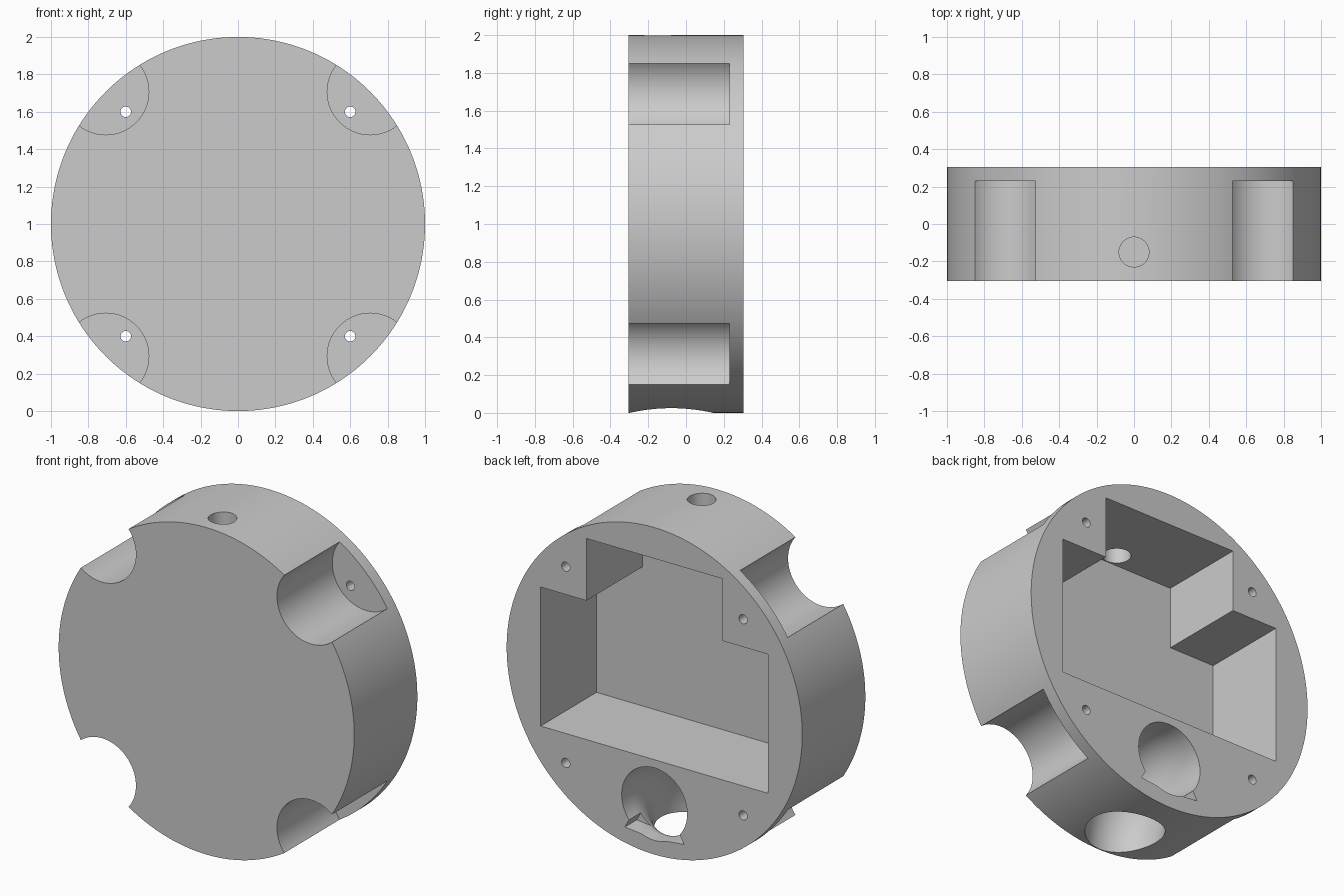
import bpy, bmesh, math
from mathutils import Vector

cube = bpy.data.objects.get("Cube")
if cube:
    bpy.data.objects.remove(cube, do_unlink=True)

FRONT, BACK = -0.305, 0.305

grey = bpy.data.materials.new("plain grey")
grey.use_nodes = True
COLOUR = (0.6, 0.6, 0.6, 1)
grey.diffuse_color = COLOUR
grey.node_tree.nodes["Principled BSDF"].inputs["Base Color"].default_value = COLOUR


def loft(name, rings):
    """Closed solid skinned through a list of matching rings."""
    bm = bmesh.new()
    loops = [[bm.verts.new(p) for p in ring] for ring in rings]
    n = len(loops[0])
    for a, b in zip(loops, loops[1:]):
        for i in range(n):
            j = (i + 1) % n
            bm.faces.new((a[i], a[j], b[j], b[i]))
    bm.faces.new(loops[0])
    bm.faces.new(loops[-1])
    bmesh.ops.recalc_face_normals(bm, faces=bm.faces)
    mesh = bpy.data.meshes.new(name)
    bm.to_mesh(mesh)
    bm.free()
    mesh.materials.append(grey)
    obj = bpy.data.objects.new(name, mesh)
    bpy.context.collection.objects.link(obj)
    return obj


def circle(centre, radius, u, v, n):
    turns = [2 * math.pi * i / n for i in range(n)]
    return [Vector(centre) + radius * (math.cos(t) * Vector(u) + math.sin(t) * Vector(v))
            for t in turns]


def cylinder_y(name, x, z, radius, y0, y1, n):
    return loft(name, [circle((x, y, z), radius, (1, 0, 0), (0, 0, 1), n) for y in (y0, y1)])


def prism_y(name, outline, y0, y1):
    return loft(name, [[(x, y, z) for x, z in outline] for y in (y0, y1)])


# Round housing
housing = cylinder_y("round_housing", 0, 1, 1, FRONT, BACK, 160)
cutters = []

# Corner notches and screw holes
for sx in (-1, 1):
    for sz in (-1, 1):
        cutters.append(cylinder_y("notch_cutter", 0.707 * sx, 1 + 0.707 * sz,
                                  0.23, FRONT - 0.1, 0.23, 64))
        cutters.append(cylinder_y("screw_hole_cutter", 0.6 * sx, 1 + 0.6 * sz,
                                  0.028, FRONT - 0.2, BACK + 0.1, 24))

# Stepped pocket open at the back
half = [(0.77, 0.58), (0.77, 1.43), (0.46, 1.43), (0.46, 1.81)]
outline = half + [(-x, z) for x, z in reversed(half)]
cutters.append(prism_y("pocket_cutter", outline, -0.235, BACK + 0.1))

# Hole from the top rim into the pocket
cutters.append(loft("top_hole_cutter", [circle((0, -0.15, z), 0.08, (1, 0, 0), (0, 1, 0), 40)
                                        for z in (1.7, 2.1)]))

# Elbow passage from the back face down through the rim
BEND, BORE = 0.308, 0.222
rings = [circle((0, BACK + 0.1, BEND), BORE, (1, 0, 0), (0, 0, 1), 48)]
for i in range(17):
    a = math.pi / 2 * i / 16
    out = Vector((0, -math.sin(a), math.cos(a)))
    rings.append(circle(Vector((0, 0.23, 0)) + BEND * out, BORE, (1, 0, 0), out, 48))
rings.append(circle((0, 0.23 - BEND, -0.1), BORE, (1, 0, 0), (0, -1, 0), 48))
cutters.append(loft("elbow_cutter", rings))

# Shallow slot at the foot of the passage
cutters.append(prism_y("slot_cutter", [(-0.2, 0.115), (0, 0.095), (0.2, 0.115),
                                       (0.17, 0.17), (-0.17, 0.17)], 0.19, BACK + 0.1))

# Cut everything out of the housing
bpy.context.view_layer.objects.active = housing
for cutter in cutters:
    cutter.hide_render = True
    mod = housing.modifiers.new(cutter.name, "BOOLEAN")
    mod.operation = "DIFFERENCE"
    mod.solver = "EXACT"
    mod.object = cutter
    bpy.ops.object.modifier_apply(modifier=mod.name)
    bpy.data.objects.remove(cutter, do_unlink=True)

bpy.ops.object.select_all(action="DESELECT")
housing.select_set(True)
bpy.ops.object.shade_smooth_by_angle(angle=math.radians(30))
